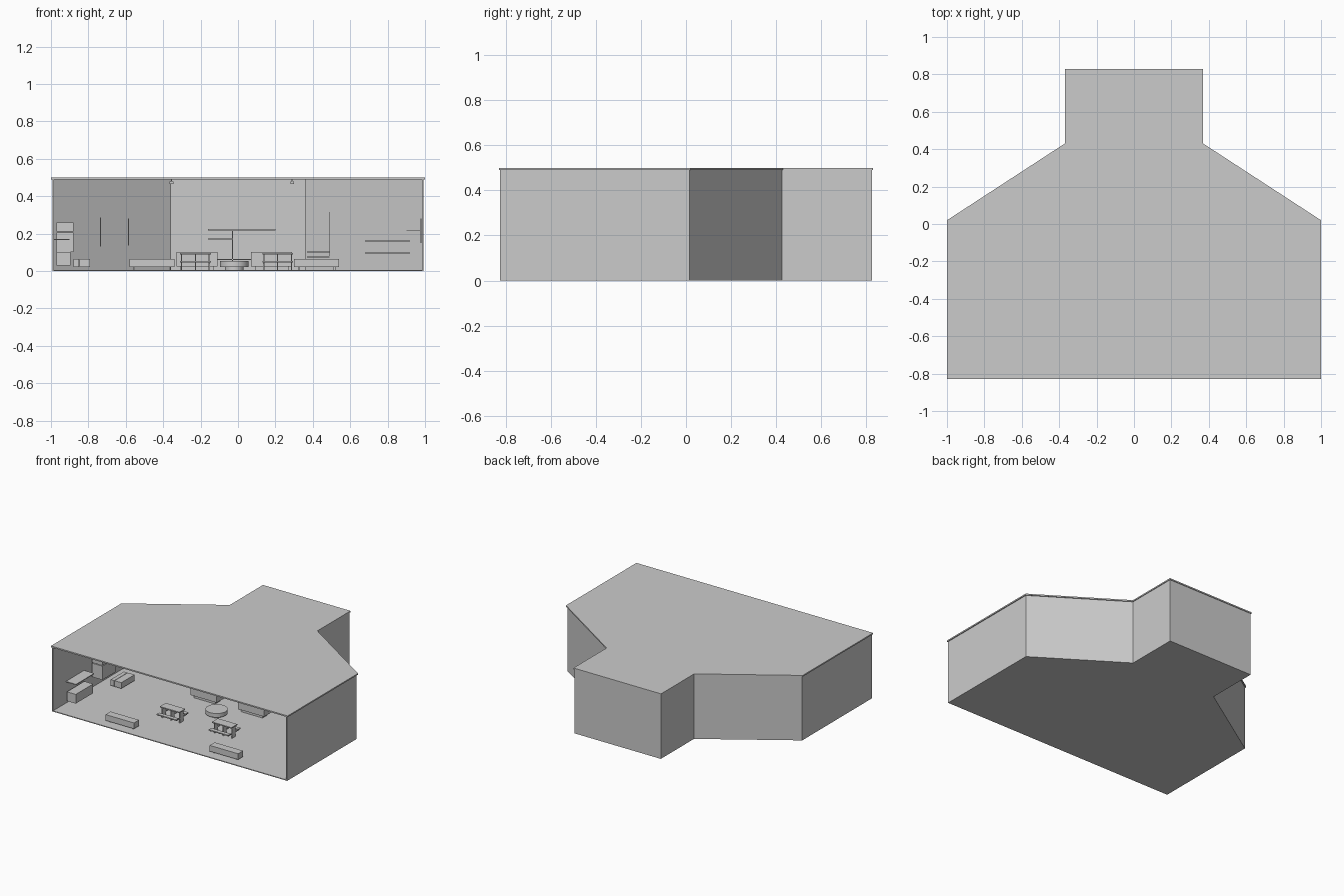
import bpy, bmesh, math

if "Cube" in bpy.data.objects:
    bpy.data.objects.remove(bpy.data.objects["Cube"])


def prism(name, pts, z0, z1):
    """Extrude a plan outline between two heights."""
    bm = bmesh.new()
    face = bm.faces.new([bm.verts.new((x, y, z0)) for x, y in pts])
    ext = bmesh.ops.extrude_face_region(bm, geom=[face])
    for v in ext["geom"]:
        if isinstance(v, bmesh.types.BMVert):
            v.co.z = z1
    bmesh.ops.recalc_face_normals(bm, faces=bm.faces)
    me = bpy.data.meshes.new(name)
    bm.to_mesh(me)
    bm.free()
    ob = bpy.data.objects.new(name, me)
    bpy.context.collection.objects.link(ob)
    return ob


def box(name, x0, x1, y0, y1, z0, z1):
    return prism(name, [(x0, y0), (x1, y0), (x1, y1), (x0, y1)], z0, z1)


def outline(w, front, shoulder, n, neck, back):
    """Open path from front right, round the back, to front left."""
    right = [(w, front), (w, shoulder), (n, neck), (n, back)]
    return right + [(-x, y) for x, y in reversed(right)]


# Shell: floor, thin walls open at the front, overhanging roof
outer = outline(0.993, -0.825, 0.015, 0.365, 0.425, 0.825)
inner = outline(0.985, -0.825, 0.010, 0.357, 0.420, 0.817)
prism("floor", outer, 0.0, 0.006)
prism("walls", outer + inner[::-1], 0.006, 0.49)
prism("roof", outline(1.0, -0.83, 0.02, 0.37, 0.43, 0.83), 0.49, 0.5)

# Low benches along the open front
for side, x in (("left", -0.58), ("right", 0.30)):
    box(f"{side}_front_bench", x, x + 0.24, -0.77, -0.71, 0.02, 0.065)
    for i, lx in enumerate((x + 0.02, x + 0.21)):
        box(f"{side}_bench_foot_{i}", lx, lx + 0.01, -0.75, -0.73, 0.006, 0.02)

# Dining tables with a bench on either side
for side, x in (("left", -0.31), ("right", 0.13)):
    w = 0.165
    box(f"{side}_table_top", x, x + w, -0.50, -0.43, 0.088, 0.096)
    box(f"{side}_near_seat", x, x + w, -0.54, -0.51, 0.045, 0.053)
    box(f"{side}_far_seat", x, x + w, -0.42, -0.39, 0.045, 0.053)
    for i in range(3):
        lx = x + 0.005 + i * 0.074
        box(f"{side}_table_leg_{i}", lx, lx + 0.006, -0.485, -0.445, 0.006, 0.088)
        box(f"{side}_seat_beam_{i}", lx, lx + 0.006, -0.53, -0.40, 0.037, 0.045)

# Solid counters behind the tables
for side, x in (("left", -0.33), ("right", 0.07)):
    box(f"{side}_counter", x, x + 0.22, -0.10, -0.02, 0.025, 0.10)
    box(f"{side}_counter_plinth", x + 0.02, x + 0.20, -0.09, -0.03, 0.006, 0.025)

# Round platform in the middle
bpy.ops.mesh.primitive_cylinder_add(vertices=32, radius=0.077, depth=0.03,
                                    location=(-0.02, -0.23, 0.037))
drum = bpy.context.object
drum.name = "round_table"
bpy.ops.object.shade_smooth_by_angle()
bpy.ops.mesh.primitive_cylinder_add(vertices=24, radius=0.05, depth=0.018,
                                    location=(-0.02, -0.23, 0.014))
bpy.context.object.name = "round_table_base"
bpy.ops.object.shade_smooth_by_angle()

# Kitchen units along the left wall
box("side_counter", -0.97, -0.895, -0.68, -0.47, 0.03, 0.10)
box("side_shelf", -0.985, -0.90, -0.67, -0.45, 0.166, 0.172)
box("tall_cabinet_lower", -0.97, -0.88, -0.38, -0.22, 0.10, 0.205)
box("tall_cabinet_upper", -0.97, -0.88, -0.38, -0.22, 0.21, 0.26)
box("low_cabinet_back", -0.88, -0.85, -0.28, -0.12, 0.02, 0.065)
box("low_cabinet_front", -0.847, -0.79, -0.28, -0.12, 0.02, 0.065)

# Thin upright panels and shelves on the other walls
box("left_wall_panel_a", -0.738, -0.732, 0.03, 0.12, 0.13, 0.285)
box("left_wall_panel_b", -0.588, -0.582, 0.12, 0.22, 0.135, 0.28)
box("back_shelf_top", -0.16, 0.20, 0.78, 0.815, 0.217, 0.223)
box("back_shelf_mid", -0.16, -0.03, 0.78, 0.815, 0.168, 0.173)
box("back_shelf_low", -0.11, 0.07, 0.78, 0.815, 0.058, 0.064)
box("back_shelf_post", -0.032, -0.028, 0.78, 0.815, 0.006, 0.217)
box("right_post", 0.488, 0.493, 0.20, 0.27, 0.08, 0.315)
for i, z in enumerate((0.075, 0.10)):
    box(f"right_ledge_{i}", 0.37, 0.49, 0.22, 0.27, z - 0.002, z + 0.003)
for i, z in enumerate((0.095, 0.16)):
    box(f"right_shelf_{i}", 0.68, 0.92, -0.05, 0.03, z - 0.002, z + 0.003)
box("right_side_shelf", 0.90, 0.985, -0.40, -0.15, 0.215, 0.22)
box("right_wall_panel", 0.977, 0.982, -0.40, -0.15, 0.15, 0.28)

# Small ceiling lamps
for side, x in (("left", -0.355), ("right", 0.29)):
    box(f"{side}_lamp", x - 0.01, x + 0.01, -0.46, -0.44, 0.465, 0.479)
    box(f"{side}_lamp_stem", x - 0.003, x + 0.003, -0.453, -0.447, 0.479, 0.49)
